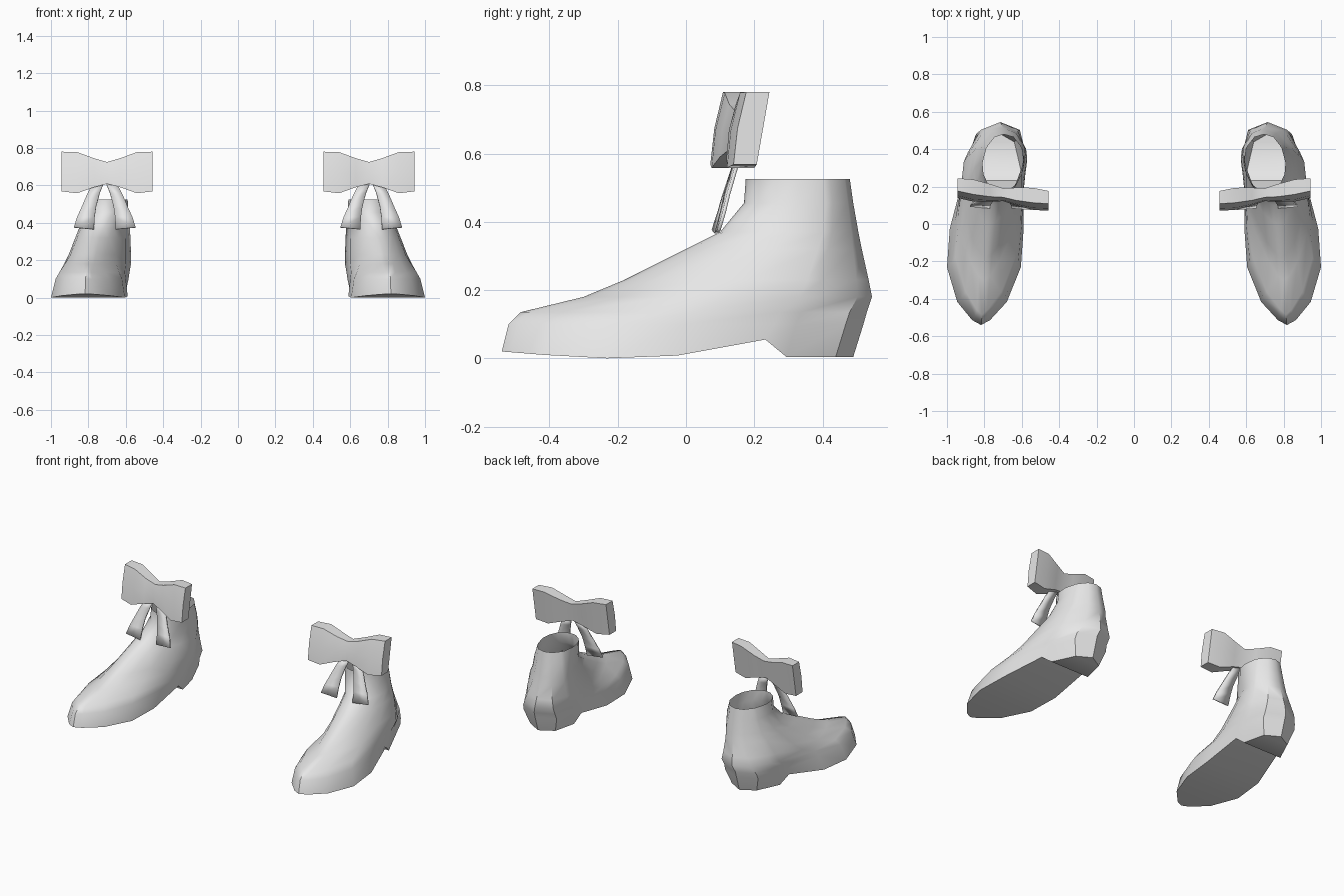
import bpy, bmesh, math

if "Cube" in bpy.data.objects:
    bpy.data.objects.remove(bpy.data.objects["Cube"])

grey = bpy.data.materials.new("plain grey")
grey.diffuse_color = (0.8, 0.8, 0.8, 1)
grey.use_nodes = True
grey.node_tree.nodes["Principled BSDF"].inputs["Base Color"].default_value = grey.diffuse_color


def make(name, verts, faces, angle=40, thickness=0):
    """Build one half of a pair; the mirror makes the other."""
    me = bpy.data.meshes.new(name)
    me.from_pydata(verts, [], faces)
    bm = bmesh.new()
    bm.from_mesh(me)
    bmesh.ops.recalc_face_normals(bm, faces=bm.faces)
    bm.to_mesh(me)
    bm.free()
    me.materials.append(grey)
    ob = bpy.data.objects.new(name, me)
    bpy.context.collection.objects.link(ob)
    bpy.ops.object.select_all(action='DESELECT')
    ob.select_set(True)
    bpy.context.view_layer.objects.active = ob
    bpy.ops.object.shade_smooth_by_angle(angle=math.radians(angle))
    if thickness:
        so = ob.modifiers.new("thickness", 'SOLIDIFY')
        so.thickness = thickness
        so.offset = 0
    ob.modifiers.new("pair", 'MIRROR').use_axis[0] = True
    return ob


def bridge(i, j, n):
    """Quads between closed rings i and j of n points."""
    return [(i * n + k, i * n + (k + 1) % n, j * n + (k + 1) % n, j * n + k)
            for k in range(n)]


# Boot: level slices from sole to ankle, as z, front y, back y, outer x, inner x
STATIONS = (.025, .12, .30, .50, .75, .81, .95)
SLICES = [
    (0, -.54, .49, (.865, .945, 1.0, .985, .91, .82), (.77, .68, .605, .59, .595, .64)),
    (.10, -.52, .52, (.85, .925, .975, .96, .91, .85), (.78, .69, .62, .60, .585, .61)),
    (.135, -.485, .53, (.84, .90, .955, .945, .91, .845), (.785, .71, .635, .605, .58, .615)),
    (.18, -.30, .545, (.83, .875, .925, .93, .91, .82), (.77, .72, .65, .60, .572, .61)),
    (.23, -.18, .535, (.815, .86, .895, .905, .895, .80), (.76, .71, .65, .60, .572, .62)),
    (.32, 0, .515, (.80, .83, .86, .87, .86, .77), (.74, .69, .64, .60, .575, .63)),
    (.37, .10, .505, (.78, .81, .84, .85, .83, .76), (.72, .67, .63, .60, .578, .63)),
    (.455, .17, .49, (.74, .78, .815, .82, .81, .75), (.67, .63, .60, .585, .585, .64)),
    (.525, .175, .48, (.74, .78, .805, .81, .79, .745), (.67, .63, .60, .59, .60, .645)),
]
# Height of the sole edge: toe spring, arch and heel
SOLE_Z = (.02, .018, .01, 0, .008, .055, .004, .004, .004)


def with_heel_station(xs):
    return list(xs[:5]) + [xs[4] * .75 + xs[5] * .25, xs[5]]


verts = []
for s, (z, yf, yb, outer, inner) in enumerate(SLICES):
    o, i = with_heel_station(outer), with_heel_station(inner)
    ys = [yf + t * (yb - yf) for t in STATIONS]
    zs = SOLE_Z if s == 0 else [z] * 9
    verts.append(((o[0] + i[0]) / 2, yf, zs[0]))
    verts += [(o[k], ys[k], zs[k + 1]) for k in range(7)]
    verts.append(((o[6] + i[6]) / 2, yb, zs[8]))
    verts += [(i[k], ys[k], zs[k + 1]) for k in reversed(range(7))]
faces = [f for s in range(len(SLICES) - 1) for f in bridge(s, s + 1, 16)]
# Sole and heel underside, strip by strip
faces += [(0, 1, 15), (7, 8, 9)]
faces += [(k, k + 1, 15 - k, 16 - k) for k in range(1, 7)]
make("boot", verts, faces)

# Bow: boxy sections along x, pinched at the knot, tilted and turned a little
BOW_X = .70
SECTIONS = [  # offset, bottom z, top z, half depth
    (-.243, .568, .780, .034), (-.16, .558, .778, .040), (-.07, .59, .745, .034),
    (0, .608, .725, .024),
    (.07, .59, .745, .034), (.16, .558, .778, .040), (.243, .568, .780, .034)]
verts = []
for u, zb, zt, d in SECTIONS:
    mid = (zb + zt) / 2
    for y, z in ((-d, zb), (-d * 1.2, mid), (-d, zt), (d, zt), (d, mid), (d, zb)):
        verts.append((BOW_X + u, .158 + .14 * u + .175 * (z - .675) + y, z))
faces = [f for s in range(6) for f in bridge(s, s + 1, 6)]
faces += [tuple(range(6)), tuple(range(36, 42))]
make("bow", verts, faces)

# Ribbon tails: curved strips hanging from the knot to the instep
TAIL = [  # y, inner offset, inner z, outer offset, outer z
    (.155, .005, .615, .07, .60), (.14, .027, .56, .095, .55),
    (.118, .046, .49, .125, .48), (.105, .055, .43, .148, .43),
    (.088, .058, .365, .165, .375)]
for name, side in (("outer_ribbon_tail", 1), ("inner_ribbon_tail", -1)):
    verts = []
    for y, a, za, b, zb in TAIL:
        verts += [(.712 + side * a, y, za), (.712 + side * b, y + .05 * side * b, zb)]
    make(name, verts, [(2 * k, 2 * k + 1, 2 * k + 3, 2 * k + 2) for k in range(4)],
         thickness=.01)
